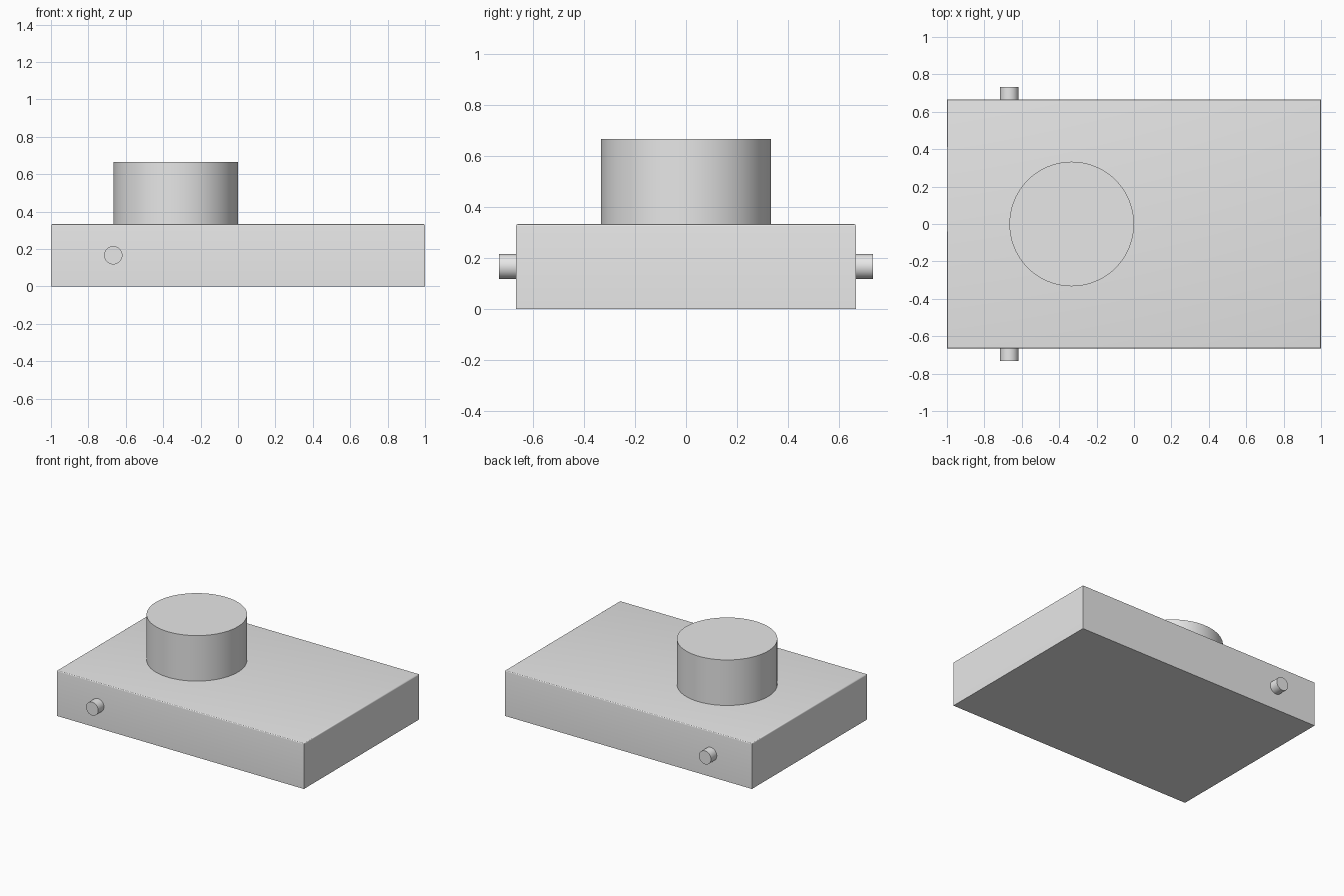
import bpy, bmesh
from math import pi, radians

default = bpy.data.objects.get("Cube")
if default:
    bpy.data.objects.remove(default, do_unlink=True)

# Single plain grey
grey = bpy.data.materials.new("light_grey")
grey.use_nodes = True
colour = (0.8, 0.8, 0.8, 1.0)
grey.diffuse_color = colour
grey.node_tree.nodes["Principled BSDF"].inputs["Base Color"].default_value = colour

LENGTH, WIDTH, HEIGHT = 2.0, 1.333, 0.333


def finish(obj, name):
    obj.name = obj.data.name = name
    obj.data.materials.clear()
    obj.data.materials.append(grey)
    bpy.ops.object.select_all(action="DESELECT")
    obj.select_set(True)
    bpy.context.view_layer.objects.active = obj
    bpy.ops.object.shade_smooth_by_angle(angle=radians(30))


def cylinder(name, radius, depth, location, rotation=(0, 0, 0), sides=64):
    bpy.ops.mesh.primitive_cylinder_add(vertices=sides, radius=radius, depth=depth,
                                        location=location, rotation=rotation)
    finish(bpy.context.object, name)


# Slab body with a tiny fillet around the top rim
mesh = bpy.data.meshes.new("body")
bm = bmesh.new()
bmesh.ops.create_cube(bm, size=1)
for v in bm.verts:
    v.co = (v.co.x * LENGTH, v.co.y * WIDTH, (v.co.z + 0.5) * HEIGHT)
rim = [e for e in bm.edges if all(v.co.z > HEIGHT / 2 for v in e.verts)]
bmesh.ops.bevel(bm, geom=rim, offset=0.008, segments=4, profile=0.5, affect="EDGES")
bm.to_mesh(mesh)
bm.free()
body = bpy.data.objects.new("body", mesh)
bpy.context.collection.objects.link(body)
finish(body, "body")

# Round turret on the top
cylinder("turret", 0.333, HEIGHT, (-0.333, 0, HEIGHT * 1.5), sides=96)

# Short pegs on the front and back
for name, side in (("front_peg", -1), ("back_peg", 1)):
    cylinder(name, 0.049, 0.067, (-0.667, side * (WIDTH / 2 + 0.0335), HEIGHT / 2),
             (-side * pi / 2, 0, 0), sides=48)
